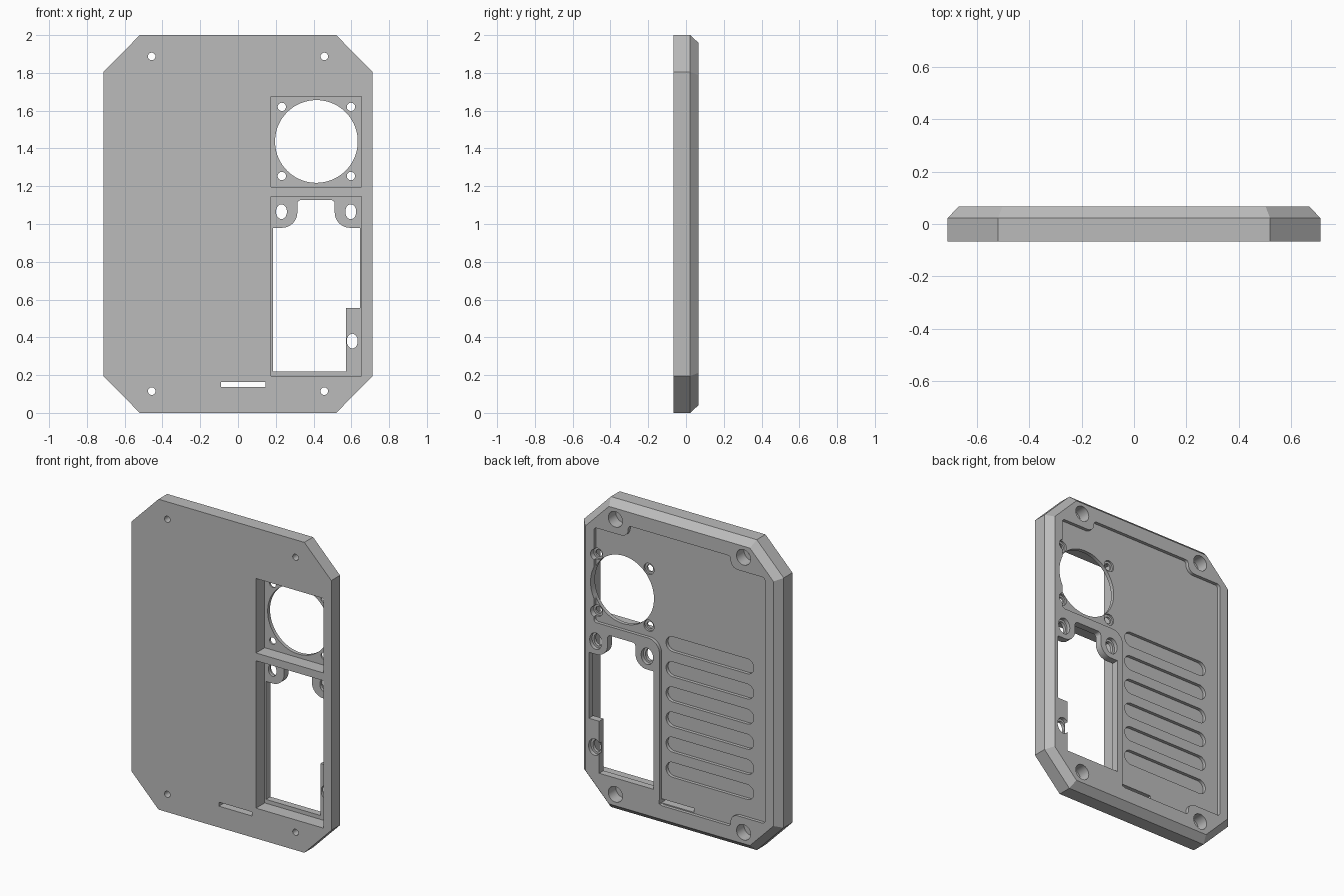
import bpy, bmesh, math
from mathutils import Vector

cube = bpy.data.objects.get("Cube")
if cube:
    bpy.data.objects.remove(cube, do_unlink=True)

FRONT, BACK = -0.067, 0.067
FLOOR = 0.022      # depth of the front pockets and start of the rear chamfer
PANEL = 0.046      # depth of the shallow rear panel
OUT = 0.2          # safely outside the plate


def rounded(corners, steps=8):
    """Closed profile in x/z; a third value on a corner is its fillet radius."""
    pts = []
    n = len(corners)
    for i, c in enumerate(corners):
        p = Vector(c[:2])
        r = c[2] if len(c) > 2 else 0
        if not r:
            pts.append(p)
            continue
        u = (Vector(corners[i - 1][:2]) - p).normalized()
        v = (Vector(corners[(i + 1) % n][:2]) - p).normalized()
        half = u.angle(v) / 2
        centre = p + (u + v).normalized() * r / math.sin(half)
        reach = r / math.tan(half)
        start, end = p + u * reach - centre, p + v * reach - centre
        for k in range(steps + 1):
            pts.append(centre + start.lerp(end, k / steps).normalized() * r)
    return pts


def box(x0, x1, z0, z1, r=0):
    return rounded([(x0, z0, r), (x1, z0, r), (x1, z1, r), (x0, z1, r)])


def ellipse(x, z, rx, rz=None, n=40):
    rz = rz or rx
    return [Vector((x + rx * math.cos(math.tau * k / n),
                    z + rz * math.sin(math.tau * k / n))) for k in range(n)]


def prism(name, profile, y0, y1, chamfer=0):
    bm = bmesh.new()
    face = bm.faces.new([bm.verts.new((p.x, y0, p.y)) for p in profile])
    ext = bmesh.ops.extrude_face_region(bm, geom=[face])["geom"]
    bmesh.ops.translate(bm, vec=(0, y1 - y0, 0),
                        verts=[g for g in ext if isinstance(g, bmesh.types.BMVert)])
    bmesh.ops.recalc_face_normals(bm, faces=bm.faces)
    if chamfer:
        end = [f for f in bm.faces if f.normal.y > 0.9]
        bmesh.ops.inset_individual(bm, faces=end, thickness=chamfer, depth=chamfer)
    mesh = bpy.data.meshes.new(name)
    bm.to_mesh(mesh)
    bm.free()
    ob = bpy.data.objects.new(name, mesh)
    bpy.context.collection.objects.link(ob)
    return ob


# Octagonal plate with a chamfered rear rim
octagon = rounded([(-0.52, 0), (0.52, 0), (0.712, 0.195), (0.712, 1.805),
                   (0.52, 2), (-0.52, 2), (-0.712, 1.805), (-0.712, 0.195)])
plate = prism("cover_plate", octagon, FRONT, FLOOR, chamfer=BACK - FLOOR)

grey = bpy.data.materials.new("mid_grey")
grey.use_nodes = True
colour = (0.5, 0.5, 0.5, 1)
grey.diffuse_color = colour
grey.node_tree.nodes["Principled BSDF"].inputs["Base Color"].default_value = colour
plate.data.materials.append(grey)


def cut(profile, y0=-OUT, y1=OUT):
    tool = prism("cutter", profile, y0, y1)
    tool.hide_render = True
    mod = plate.modifiers.new("cut", "BOOLEAN")
    mod.operation = "DIFFERENCE"
    mod.solver = "EXACT"
    mod.object = tool
    bpy.context.view_layer.objects.active = plate
    bpy.ops.object.modifier_apply(modifier=mod.name)
    bpy.data.objects.remove(tool, do_unlink=True)


# Shallow rear panel, stepping around the corner screws and the lower opening
cut(rounded([(-0.61, 0.21, 0.02), (-0.61, 1.795, 0.02), (-0.365, 1.795, 0.05),
             (-0.365, 1.87, 0.02), (0.365, 1.87, 0.02), (0.365, 1.795, 0.05),
             (0.61, 1.795, 0.02), (0.61, 1.185, 0.02), (0.142, 1.185, 0.08),
             (0.142, 0.13, 0.02), (-0.365, 0.13, 0.02), (-0.365, 0.21, 0.05)]),
    PANEL, OUT)

# Six rounded grooves on the rear panel
for i in range(6):
    z = 0.37 + 0.162 * i
    cut(box(-0.515, 0.11, z - 0.048, z + 0.048, 0.047), 0.025, OUT)

# Front pockets
cut(box(0.175, 0.655, 1.195, 1.675), -OUT, FLOOR)
cut(box(0.175, 0.655, 0.195, 1.145), -OUT, FLOOR)

# Round fan opening with four screw holes
cut(ellipse(0.415, 1.437, 0.219, n=72), 0, OUT)
for sx in (-1, 1):
    for sz in (-1, 1):
        x, z = 0.415 + sx * 0.183, 1.437 + sz * 0.183
        cut(ellipse(x, z, 0.022), 0, OUT)
        cut(ellipse(x, z, 0.036), 0.034, OUT)

# Lower opening with two rounded ears and a side tab
cut(rounded([(0.184, 0.22), (0.572, 0.22), (0.572, 0.555), (0.646, 0.555),
             (0.646, 0.98), (0.512, 0.98, 0.08), (0.512, 1.127, 0.02),
             (0.314, 1.127, 0.02), (0.314, 0.98, 0.08), (0.184, 0.98)]), 0, OUT)
for x, z in ((0.23, 1.065), (0.597, 1.065), (0.605, 0.38)):
    cut(ellipse(x, z, 0.029, 0.039), 0, OUT)
    cut(ellipse(x, z, 0.043, 0.053), 0.043, OUT)

# Corner screw holes with deep rear counterbores
for x in (-0.457, 0.457):
    for z in (0.115, 1.887):
        cut(ellipse(x, z, 0.02))
        cut(ellipse(x, z, 0.05), -0.01, OUT)

# Thin cable slot
cut(box(-0.09, 0.145, 0.137, 0.163))

bpy.ops.object.select_all(action="DESELECT")
plate.select_set(True)
bpy.context.view_layer.objects.active = plate
bpy.ops.object.shade_smooth_by_angle(angle=math.radians(30))
